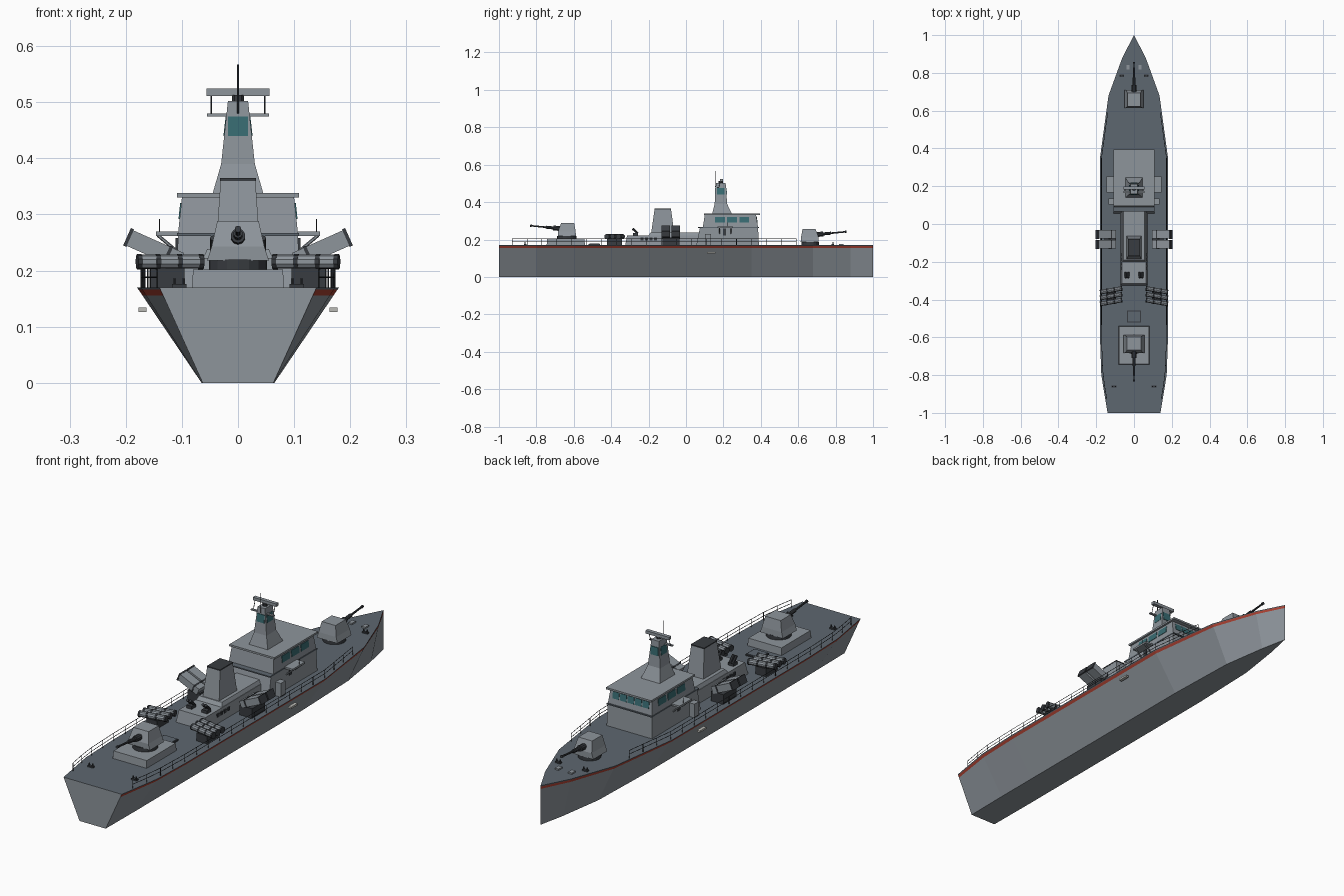
import bpy, bmesh, math
from mathutils import Vector

if "Cube" in bpy.data.objects:
    bpy.data.objects.remove(bpy.data.objects["Cube"], do_unlink=True)


def material(name, rgb):
    m = bpy.data.materials.new(name)
    m.use_nodes = True
    m.diffuse_color = (*rgb, 1)
    m.node_tree.nodes["Principled BSDF"].inputs["Base Color"].default_value = (*rgb, 1)
    return m


GREY = material("hull grey", (0.27, 0.30, 0.33))
DECK = material("deck grey", (0.11, 0.135, 0.16))
DARK = material("dark metal", (0.04, 0.045, 0.052))
RED = material("red stripe", (0.38, 0.05, 0.03))
GLASS = material("teal glass", (0.04, 0.15, 0.17))
PALE = material("pale fitting", (0.5, 0.5, 0.47))


def add(name, bm, *mats):
    bmesh.ops.recalc_face_normals(bm, faces=bm.faces)
    me = bpy.data.meshes.new(name)
    bm.to_mesh(me)
    bm.free()
    ob = bpy.data.objects.new(name, me)
    for m in mats:
        me.materials.append(m)
    bpy.context.collection.objects.link(ob)
    return ob


def prism(name, mat, low, high, z0, z1):
    """Tapered block; low and high are (x0, x1, y0, y1)."""
    bm = bmesh.new()
    rings = []
    for (x0, x1, y0, y1), z in ((low, z0), (high, z1)):
        rings.append([bm.verts.new((x, y, z)) for x, y in ((x0, y0), (x1, y0), (x1, y1), (x0, y1))])
    a, b = rings
    bm.faces.new(a)
    bm.faces.new(b)
    for i in range(4):
        j = (i + 1) % 4
        bm.faces.new((a[i], a[j], b[j], b[i]))
    return add(name, bm, mat)


def box(name, mat, x, y, z, sx, sy, sz, tilt=0):
    bm = bmesh.new()
    bmesh.ops.create_cube(bm, size=1)
    bmesh.ops.scale(bm, vec=(sx, sy, sz), verts=bm.verts)
    ob = add(name, bm, mat)
    ob.location = (x, y, z)
    ob.rotation_euler.y = tilt
    return ob


def tube(name, mat, p, q, r, r2=None, n=10):
    p, q = Vector(p), Vector(q)
    bm = bmesh.new()
    bmesh.ops.create_cone(bm, cap_ends=True, segments=n, radius1=r,
                          radius2=r2 or r, depth=(q - p).length)
    ob = add(name, bm, mat)
    ob.location = (p + q) / 2
    ob.rotation_euler = (q - p).to_track_quat("Z", "Y").to_euler()
    return ob


# Hull: stations are (y, deck half width, keel half width)
STATIONS = [(-1, .14, .063), (-.8, .173, .065), (-.6, .18, .065), (.35, .18, .065),
            (.68, .135, .055), (.88, .062, .025), (1, 0, 0)]
DECK_Z = .17
bm = bmesh.new()
rings = []
for y, top, keel in STATIONS:
    half = [(keel + (top - keel) * z / DECK_Z, z) for z in (0, .156, .166, DECK_Z)]
    pts = half + [(-x, z) for x, z in reversed(half)]
    rings.append([bm.verts.new((x, y, z)) for x, z in pts])
bm.faces.new(rings[0])
for a, b in zip(rings, rings[1:]):
    for i in range(8):
        j = (i + 1) % 8
        f = bm.faces.new((a[i], a[j], b[j], b[i]))
        f.material_index = {1: 1, 5: 1, 2: 2, 4: 2, 3: 2}.get(i, 0)
bmesh.ops.remove_doubles(bm, verts=bm.verts, dist=.0001)
add("hull", bm, GREY, RED, DECK)


def deck_half(y):
    for (y0, a, _), (y1, b, _) in zip(STATIONS, STATIONS[1:]):
        if y <= y1:
            return a + (b - a) * (y - y0) / (y1 - y0)


# Railings: two rails with posts along each deck edge
for s in (-1, 1):
    cu = bpy.data.curves.new("railing", "CURVE")
    cu.dimensions = "3D"
    cu.bevel_depth = .0014
    cu.bevel_resolution = 0
    cu.materials.append(DARK)
    ys = [-.93 + .08 * i for i in range(20)]
    foot = [(s * (deck_half(y) - .008), y) for y in ys]
    lines = [[(x, y, z) for x, y in foot] for z in (.188, .204)]
    lines += [[(x, y, DECK_Z), (x, y, .204)] for x, y in foot]
    for line in lines:
        sp = cu.splines.new("POLY")
        sp.points.add(len(line) - 1)
        for p, co in zip(sp.points, line):
            p.co = (*co, 1)
    bpy.context.collection.objects.link(bpy.data.objects.new("railing", cu))

# Bridge house, roof and windows
prism("bridge_lower", GREY, (-.109, .109, .055, .39), (-.107, .107, .075, .385), DECK_Z, .265)
prism("bridge_upper", GREY, (-.107, .107, .09, .385), (-.1, .1, .1, .375), .265, .33)
prism("bridge_ledge", DECK, (-.109, .109, .065, .39), (-.109, .109, .065, .39), .262, .267)
prism("bridge_roof", GREY, (-.109, .109, .095, .395), (-.109, .109, .095, .395), .33, .338)
Z0, Z1 = .292, .32


def side_wall(z):
    return .107 - .007 * (z - .265) / .065


def front_wall(z):
    return .385 - .01 * (z - .265) / .065


for s in (-1, 1):
    for y in (.155, .22, .285):
        ends = [sorted((s * (side_wall(z) - .003), s * (side_wall(z) + .002))) for z in (Z0, Z1)]
        prism("side_window", GLASS, (*ends[0], y, y + .053), (*ends[1], y, y + .053), Z0, Z1)
    # Bridge wings with struts, whips, doors and lockers
    box("bridge_wing", GREY, s * .125, .21, .266, .042, .085, .008)
    for y in (.18, .24):
        tube("wing_strut", GREY, (s * .143, y, .263), (s * .106, y, .232), .003, n=6)
    tube("wing_whip", DARK, (s * .14, .22, .265), (s * .14, .22, .292), .0012, n=5)
    box("bridge_door", DARK, s * .108, .205, .24, .006, .016, .036)
    box("deck_locker", GREY, s * .122, .118, .2, .025, .032, .06)
    box("hull_fitting", PALE, s * .17, .135, .13, .014, .045, .008)
for i in range(5):
    x = -.088 + i * .036
    prism("front_window", GLASS,
          (x, x + .031, front_wall(Z0) - .003, front_wall(Z0) + .002),
          (x, x + .031, front_wall(Z1) - .003, front_wall(Z1) + .002), Z0, Z1)

# Mast tower with lookout windows and radar
prism("mast_base", GREY, (-.045, .045, .14, .245), (-.03, .03, .153, .22), .338, .39)
prism("mast_tower", GREY, (-.03, .03, .153, .22), (-.018, .018, .16, .212), .39, .502)
prism("mast_window_ends", GLASS, (-.018, .018, .154, .219), (-.018, .018, .156, .217), .44, .475)
prism("mast_window_sides", GLASS, (-.026, .026, .166, .206), (-.022, .022, .166, .206), .44, .475)
tube("radar_pedestal", DARK, (0, .186, .5), (0, .186, .513), .011)
box("radar_bar", GREY, 0, .19, .518, .112, .016, .013)
box("mast_yard", GREY, 0, .17, .477, .11, .01, .005)
for s in (-1, 1):
    tube("yard_rod", DARK, (s * .048, .175, .477), (s * .048, .188, .518), .0014, n=5)
tube("mast_aerial", DARK, (0, .156, .48), (0, .156, .567), .0016, n=5)

# Midship deckhouse and funnel
prism("deckhouse", GREY, (-.072, .072, -.325, .07), (-.064, .064, -.315, .07), DECK_Z, .222)
prism("deckhouse_top", GREY, (-.062, .062, -.2, .07), (-.055, .055, -.19, .07), .222, .238)
prism("funnel", GREY, (-.04, .04, -.187, -.062), (-.031, .031, -.168, -.08), .23, .361)
prism("funnel_cap", DARK, (-.032, .032, -.169, -.079), (-.032, .032, -.169, -.079), .36, .365)
for s in (-1, 1):
    for i in range(4):
        box("deckhouse_port", DARK, s * .0685, -.235 + i * .024, .203, .006, .014, .014)
    # Decoy launchers on the aft deckhouse
    box("decoy_mount", DARK, s * .037, -.27, .228, .026, .028, .014)
    for dx in (-.007, .007):
        tube("decoy_tube", DARK, (s * .037 + dx, -.257, .232), (s * .037 + dx, -.285, .258), .006, n=8)

    # Angled missile boxes amidships
    for y in (-.055, -.108):
        box("missile_box", GREY, s * .148, y, .238, .1, .044, .03, -s * .42)
        box("missile_box_end", DARK, s * .195, y, .259, .006, .047, .034, -s * .42)
        box("missile_box_band", DARK, s * .125, y, .228, .006, .047, .033, -s * .42)
    box("missile_stand", DARK, s * .125, -.08, .191, .06, .09, .042)

    # Triple tubes on the aft deck
    for i in range(3):
        y = -.355 - i * .031
        a, b = Vector((s * .066, y + .014, .216)), Vector((s * .176, y - .006, .216))
        tube("launch_tube", GREY, a, b, .0125)
        for t in (0, .35, .7, 1):
            c, d = a.lerp(b, t), (b - a).normalized() * .004
            tube("tube_band", DARK, c - d, c + d, .0138)
    box("tube_stand", DARK, s * .12, -.382, .187, .05, .08, .036)

    # Mooring bollards and cleats
    for x, y in ((.065, .785), (.105, -.86)):
        box("bollard_base", DARK, s * x, y, .173, .026, .012, .006)
        for dx in (-.008, .008):
            tube("bollard", DARK, (s * x + dx, y, .17), (s * x + dx, y, .186), .003, n=6)
    box("bow_hatch", GREY, s * .032, .83, .173, .018, .026, .007)


def gun(name, y, z, d, size):
    """Deck gun facing d along y."""
    def span(w, back, front):
        return (-w, w, *sorted((y - d * back, y + d * front)))
    tube(name + "_ring", DARK, (0, y, z), (0, y, z + .018), .052 * size, n=16)
    z += .016
    low, mid, top = span(.055 * size, .05, .046), span(.047 * size, .048, .046), span(.037 * size, .04, .03)
    prism(name + "_skirt", GREY, low, mid, z, z + .025)
    prism(name + "_turret", GREY, mid, top, z + .025, z + .07)
    root, tip = Vector((0, y + d * .03, z + .04)), Vector((0, y + d * .195, z + .056))
    tube(name + "_mantlet", DARK, root, root.lerp(tip, .25), .013)
    tube(name + "_sleeve", DARK, root, root.lerp(tip, .5), .008)
    tube(name + "_barrel", DARK, root, tip, .005, .004)
    tube(name + "_muzzle", DARK, root.lerp(tip, .95), tip, .006)


# Guns and aft platform
prism("gun_platform", GREY, (-.082, .082, -.745, -.54), (-.08, .08, -.742, -.543), DECK_Z, .202)
gun("aft_gun", -.638, .202, -1, 1)
gun("fore_gun", .663, DECK_Z, 1, .9)

# Aft deck hatch
box("aft_hatch", DARK, 0, -.49, .172, .072, .062, .006)
box("aft_hatch_lid", DECK, 0, -.49, .175, .064, .054, .006)
